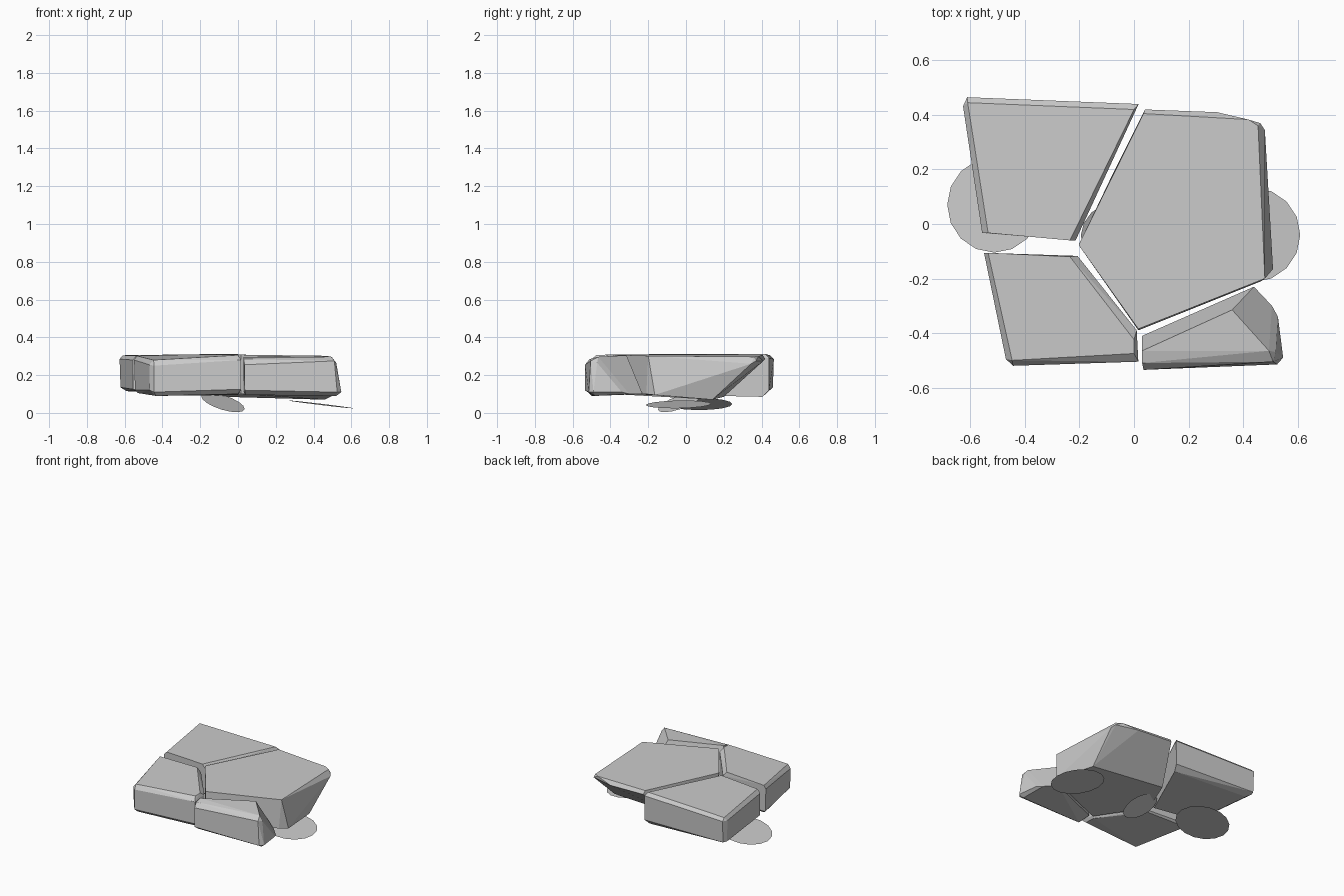
import bpy, bmesh, math
from mathutils import Vector


def finish(name, bm):
    bmesh.ops.recalc_face_normals(bm, faces=bm.faces)
    me = bpy.data.meshes.new(name)
    bm.to_mesh(me)
    bm.free()
    ob = bpy.data.objects.new(name, me)
    bpy.context.collection.objects.link(ob)
    return ob


def stone(name, *rings):
    """Chiselled convex block wrapped around a few corner rings."""
    bm = bmesh.new()
    verts = [bm.verts.new(p) for ring in rings for p in ring]
    res = bmesh.ops.convex_hull(bm, input=verts)
    bmesh.ops.delete(bm, geom=[v for v in bm.verts if not v.link_faces], context='VERTS')
    bmesh.ops.dissolve_limit(bm, angle_limit=math.radians(5),
                             verts=bm.verts, edges=bm.edges)
    return finish(name, bm)


def disc(name, centre, radius, normal):
    """Thin tilted 16-sided disc under the stones."""
    bm = bmesh.new()
    bmesh.ops.create_circle(bm, cap_ends=True, segments=16, radius=radius)
    ob = finish(name, bm)
    rot = Vector((0, 0, 1)).rotation_difference(Vector(normal))
    ob.data.transform(rot.to_matrix().to_4x4())
    ob.location = centre
    return ob


# Back left slab
stone("back_left_stone",
      [(-.61, .445, .305), (0, .42, .312), (-.235, -.06, .31), (-.535, -.033, .305)],
      [(-.627, .432, .285), (-.612, .465, .285), (.017, .44, .29),
       (-.214, -.06, .28), (-.557, -.033, .28)],
      [(-.622, .432, .135), (-.61, .46, .135), (.015, .44, .12),
       (-.214, -.06, .11), (-.555, -.033, .125)],
      [(-.59, .41, .115), (.0, .405, .085), (-.21, -.05, .095), (-.54, -.02, .115)])

# Large right slab, undercut at the back
stone("right_stone",
      [(-.203, -.077, .312), (.035, .405, .308), (.42, .383, .298), (.455, .36, .297),
       (.48, -.2, .302), (.016, -.385, .308)],
      [(.04, .42, .285), (.305, .41, .275), (.463, .37, .275), (.48, .345, .26)],
      [(-.19, -.075, .10), (-.07, .2, .085), (.46, .14, .07), (.51, -.165, .095),
       (.466, -.21, .10), (.016, -.39, .10)])

# Front left slab
stone("front_left_stone",
      [(-.535, -.106, .302), (-.235, -.12, .31), (0, -.424, .308),
       (0, -.475, .306), (-.447, -.5, .28)],
      [(-.55, -.106, .28), (-.207, -.117, .28), (.01, -.39, .285),
       (.016, -.505, .28), (-.444, -.52, .25), (-.47, -.495, .255)],
      [(-.545, -.106, .12), (-.207, -.117, .11), (.01, -.39, .11),
       (.016, -.505, .125), (-.444, -.52, .11), (-.467, -.495, .12)],
      [(-.53, -.12, .105), (-.22, -.125, .1), (0, -.4, .095),
       (0, -.48, .1), (-.435, -.5, .09)])

# Front right slab with a sloping back corner
stone("front_right_stone",
      [(.03, -.465, .295), (.36, -.315, .305), (.495, -.465, .297), (.03, -.51, .285)],
      [(.035, -.535, .255), (.51, -.505, .275), (.52, -.47, .265)],
      [(.035, -.535, .12), (.525, -.515, .11), (.547, -.49, .11),
       (.528, -.34, .11), (.506, -.3, .10), (.44, -.23, .10), (.03, -.41, .11)],
      [(.04, -.50, .095), (.52, -.48, .09)])

# Tilted discs below the stones
disc("left_disc", (-.513, .07, .047), .175, (-.186, 0, 1))
disc("middle_disc", (-.08, -.035, .055), .12, (.32, -.35, 1))
disc("right_disc", (.438, -.04, .045), .173, (.12, -.02, 1))
